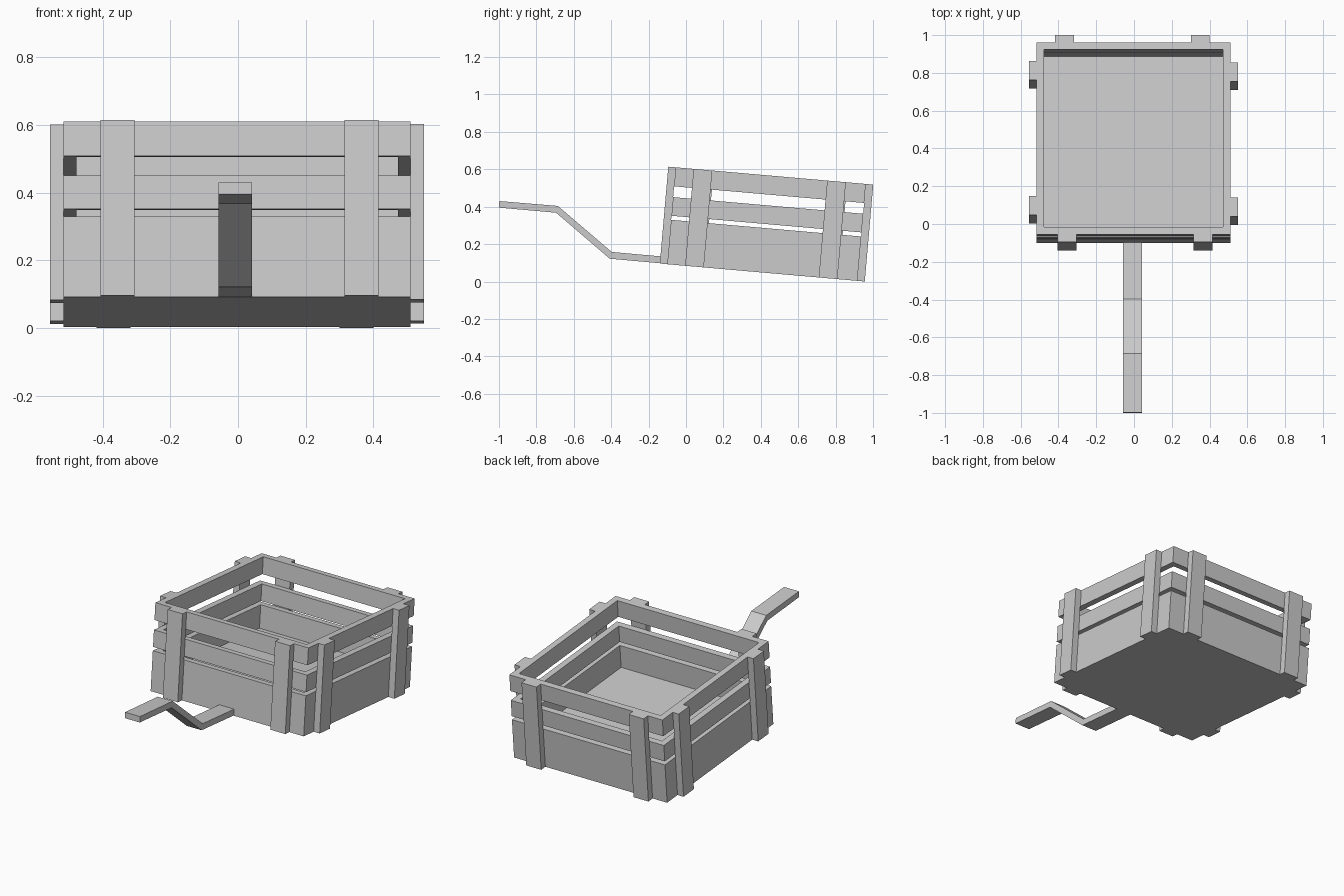
import bpy, bmesh
from math import radians

if "Cube" in bpy.data.objects:
    bpy.data.objects.remove(bpy.data.objects["Cube"])

TILT = (radians(-5), 0, 0)          # the crate leans down toward the back
ORIGIN = (-0.0025, -0.14, 0.096)    # lower front edge of the crate


def make_object(name, bm, tilted=True):
    bmesh.ops.recalc_face_normals(bm, faces=bm.faces)
    mesh = bpy.data.meshes.new(name)
    bm.to_mesh(mesh)
    bm.free()
    obj = bpy.data.objects.new(name, mesh)
    bpy.context.collection.objects.link(obj)
    if tilted:
        obj.rotation_euler = TILT
        obj.location = ORIGIN
    return obj


def box(name, x0, x1, y0, y1, z0, z1):
    bm = bmesh.new()
    bmesh.ops.create_cube(bm, size=1)
    for v in bm.verts:
        v.co = ((x0 + x1) / 2 + v.co.x * (x1 - x0),
                (y0 + y1) / 2 + v.co.y * (y1 - y0),
                (z0 + z1) / 2 + v.co.z * (z1 - z0))
    return make_object(name, bm)


def frame(name, z0, z1, half=0.5125, y0=0.04, y1=1.06, t=0.038):
    """Closed rectangular ring of four planks."""
    bm = bmesh.new()

    def loop(inset, z):
        h, a, b = half - inset, y0 + inset, y1 - inset
        return [bm.verts.new((x, y, z)) for x, y in ((-h, a), (h, a), (h, b), (-h, b))]

    loops = [loop(0, z0), loop(0, z1), loop(t, z1), loop(t, z0)]
    for k in range(4):
        a, b = loops[k], loops[(k + 1) % 4]
        for i in range(4):
            j = (i + 1) % 4
            bm.faces.new((a[i], a[j], b[j], b[i]))
    return make_object(name, bm)


# Three levels of planks and the floor
for name, z0, z1 in (("lower_planks", 0, 0.238),
                     ("middle_planks", 0.26, 0.36),
                     ("upper_planks", 0.418, 0.52)):
    frame(name, z0, z1)
box("floor", -0.4745, 0.4745, 0.078, 1.022, 0, 0.1)

# Upright battens, two on each side
for i, (front_x, back_x, side_y) in enumerate(((-0.353, -0.365, 0.186),
                                               (0.367, 0.353, 0.903))):
    box(f"front_batten_{i}", front_x - 0.05, front_x + 0.05, 0, 0.04, 0, 0.52)
    box(f"back_batten_{i}", back_x - 0.05, back_x + 0.05, 1.06, 1.10, 0, 0.52)
    box(f"right_batten_{i}", 0.5125, 0.5525, side_y - 0.05, side_y + 0.05, 0, 0.52)
    box(f"left_batten_{i}", -0.5525, -0.5125, side_y - 0.043, side_y + 0.057, 0, 0.52)

# Cranked pull handle: side profile (y, lower z, upper z) swept across x
profile = [(-1.0, 0.395, -0.998, 0.43), (-0.695, 0.368, -0.685, 0.404),
           (-0.408, 0.122, -0.397, 0.158), (-0.100, 0.094, -0.097, 0.131)]
outline = [(p[0], p[1]) for p in profile] + [(p[2], p[3]) for p in reversed(profile)]
bm = bmesh.new()
left, right = [[bm.verts.new((x, y, z)) for y, z in outline] for x in (-0.058, 0.042)]
bm.faces.new(left)
bm.faces.new(right)
for i in range(len(outline)):
    j = (i + 1) % len(outline)
    bm.faces.new((left[i], left[j], right[j], right[i]))
make_object("pull_handle", bm, tilted=False)
